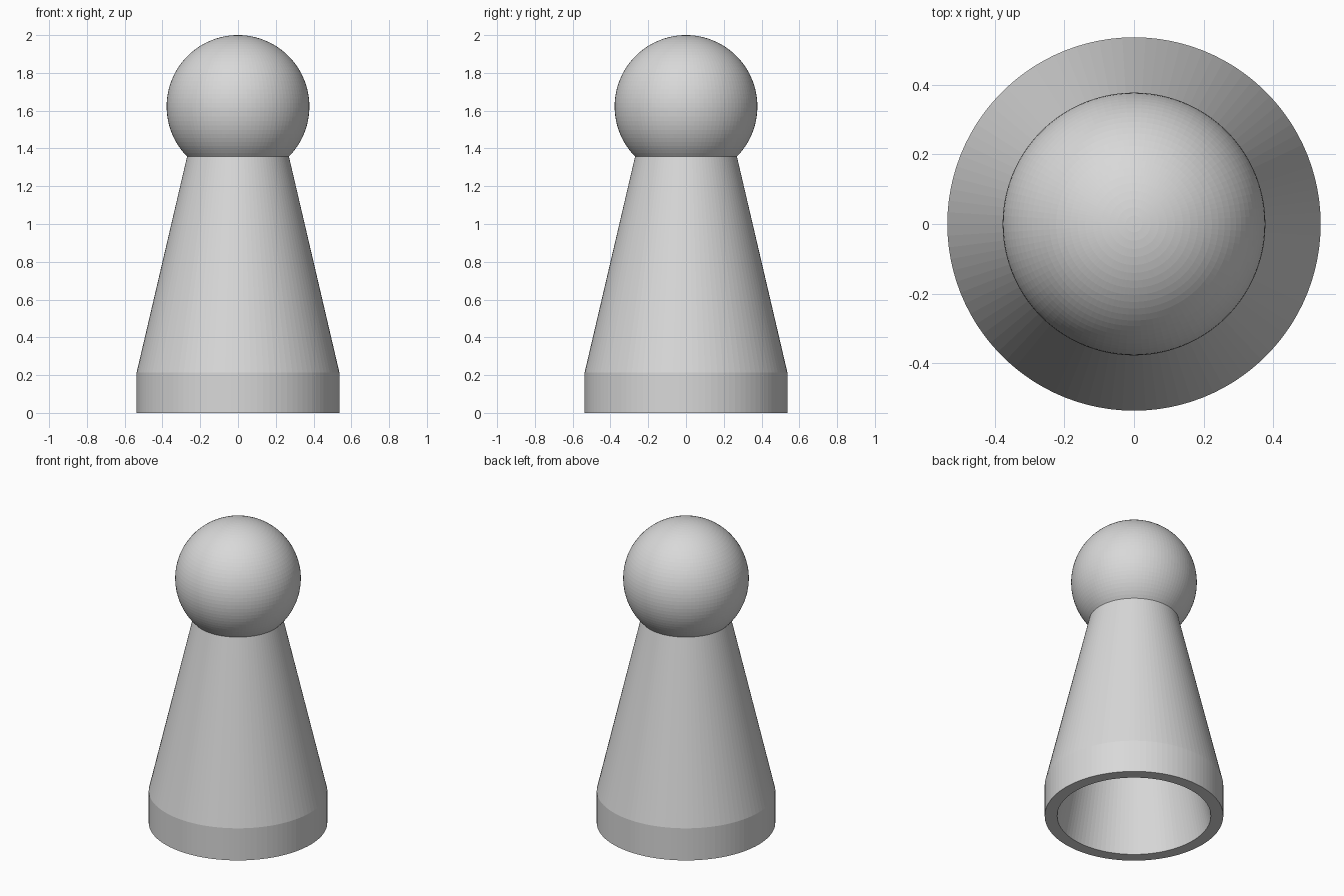
import bpy, bmesh, math

cube = bpy.data.objects.get("Cube")
if cube:
    bpy.data.objects.remove(cube, do_unlink=True)

SIDES = 100
STEP = 2 * math.pi / SIDES
HEAD_Z, HEAD_R = 1.622, 0.378
BASE_R, BASE_H, NECK_Z = 0.537, 0.213, 1.357
WALL = 0.075

grey = bpy.data.materials.new("plain grey")
grey.use_nodes = True
colour = (0.69, 0.69, 0.69, 1)
grey.diffuse_color = colour
grey.node_tree.nodes["Principled BSDF"].inputs["Base Color"].default_value = colour


def ball_profile(radius, start_z):
    """Points on the ball's outline from start_z up to its top."""
    start = math.asin((start_z - HEAD_Z) / radius)
    count = round((math.pi / 2 - start) / STEP)
    angles = [start + (math.pi / 2 - start) * i / count for i in range(count + 1)]
    return [(radius * math.cos(a), HEAD_Z + radius * math.sin(a)) for a in angles]


def lathe(name, profile):
    """Turn an (r, z) profile around the z axis, with flat facets."""
    bm = bmesh.new()
    verts = [bm.verts.new((r, 0, z)) for r, z in profile]
    edges = [bm.edges.new(pair) for pair in zip(verts, verts[1:])]
    bmesh.ops.spin(bm, geom=verts + edges, cent=(0, 0, 0), axis=(0, 0, 1),
                   angle=2 * math.pi, steps=SIDES)
    bmesh.ops.remove_doubles(bm, verts=bm.verts, dist=0.0001)
    bmesh.ops.recalc_face_normals(bm, faces=bm.faces)
    mesh = bpy.data.meshes.new(name)
    bm.to_mesh(mesh)
    bm.free()
    mesh.materials.append(grey)
    obj = bpy.data.objects.new(name, mesh)
    bpy.context.collection.objects.link(obj)
    return obj


# Outer skin: straight foot, tapered body, round solid head
head = ball_profile(HEAD_R, NECK_Z)
outer = [(BASE_R, 0), (BASE_R, BASE_H)] + head

# Tapered hollow from the open bottom to a flat ceiling at the neck
neck_r = head[0][0]
hollow = [(0, NECK_Z), (neck_r - WALL, NECK_Z), (BASE_R - WALL, 0)]

# Hollow pawn: up the outside, down the inside, closed by the bottom rim
lathe("hollow_pawn", outer[:-1] + [(0, HEAD_Z + HEAD_R)])
lathe("inner_hollow", hollow + outer[:1])
bpy.data.objects["inner_hollow"].data.flip_normals()
